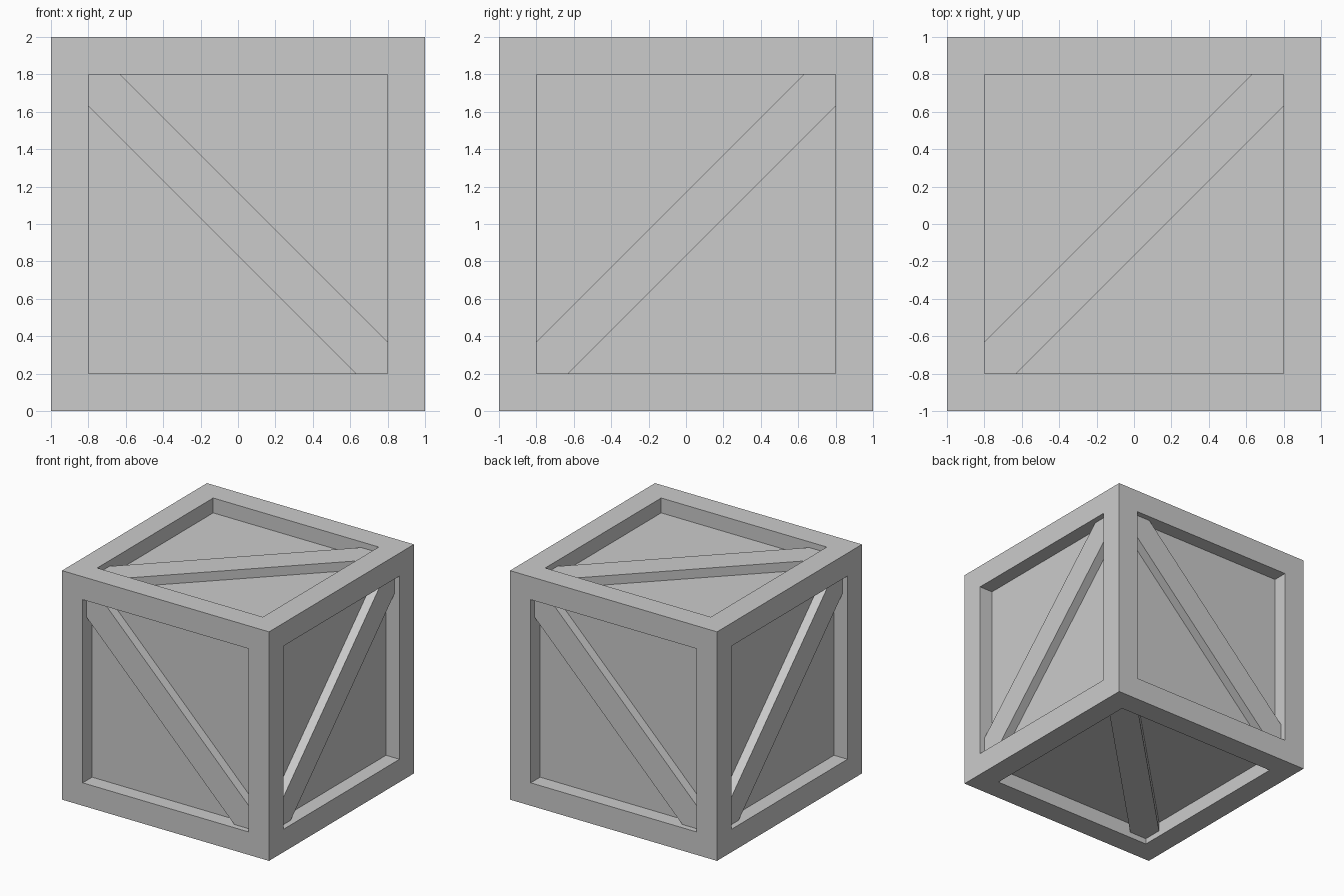
import bpy, bmesh
from mathutils import Vector

if "Cube" in bpy.data.objects:
    bpy.data.objects.remove(bpy.data.objects["Cube"])

HALF, INNER = 1.0, 0.8      # crate half size, half opening
PANEL, BRACE = 0.87, 0.95   # distance of panel and brace faces from the centre
CUT = 0.63                  # where the brace edges meet the opening
CENTRE = Vector((0, 0, 1))


def finish(bm, name):
    bmesh.ops.recalc_face_normals(bm, faces=bm.faces[:])
    mesh = bpy.data.meshes.new(name)
    bm.to_mesh(mesh)
    bm.free()
    obj = bpy.data.objects.new(name, mesh)
    obj.location = CENTRE
    bpy.context.collection.objects.link(obj)
    return obj


# Crate body: cube with every side inset and pushed in to form frame and panels
bm = bmesh.new()
bmesh.ops.create_cube(bm, size=2 * HALF)
panels = bm.faces[:]
bmesh.ops.inset_individual(bm, faces=panels, thickness=HALF - INNER, depth=0,
                           use_even_offset=True)
for face in panels:
    normal = face.calc_center_median().normalized()
    new = bmesh.ops.extrude_discrete_faces(bm, faces=[face])["faces"][0]
    bmesh.ops.translate(bm, verts=new.verts[:], vec=normal * (PANEL - HALF))
finish(bm, "crate_frame")


# Diagonal brace: six-sided prism filling two opposite corners of the opening
def add_brace(name, u, v, n):
    u, v, n = Vector(u), Vector(v), Vector(n)
    outline = [(-INNER, -INNER), (-CUT, -INNER), (INNER, CUT),
               (INNER, INNER), (CUT, INNER), (-INNER, -CUT)]
    bm = bmesh.new()
    base = bm.faces.new([bm.verts.new(u * a + v * b + n * PANEL) for a, b in outline])
    top = bmesh.ops.extrude_face_region(bm, geom=[base], use_keep_orig=True)["geom"]
    bmesh.ops.translate(bm, verts=[g for g in top if isinstance(g, bmesh.types.BMVert)],
                        vec=n * (BRACE - PANEL))
    finish(bm, name)


X, Y, Z = (1, 0, 0), (0, 1, 0), (0, 0, 1)
add_brace("front_brace", (-1, 0, 0), Z, (0, -1, 0))
add_brace("back_brace", X, Z, Y)
add_brace("right_brace", Y, Z, X)
add_brace("left_brace", (0, -1, 0), Z, (-1, 0, 0))
add_brace("top_brace", X, Y, Z)
add_brace("bottom_brace", X, Y, (0, 0, -1))
